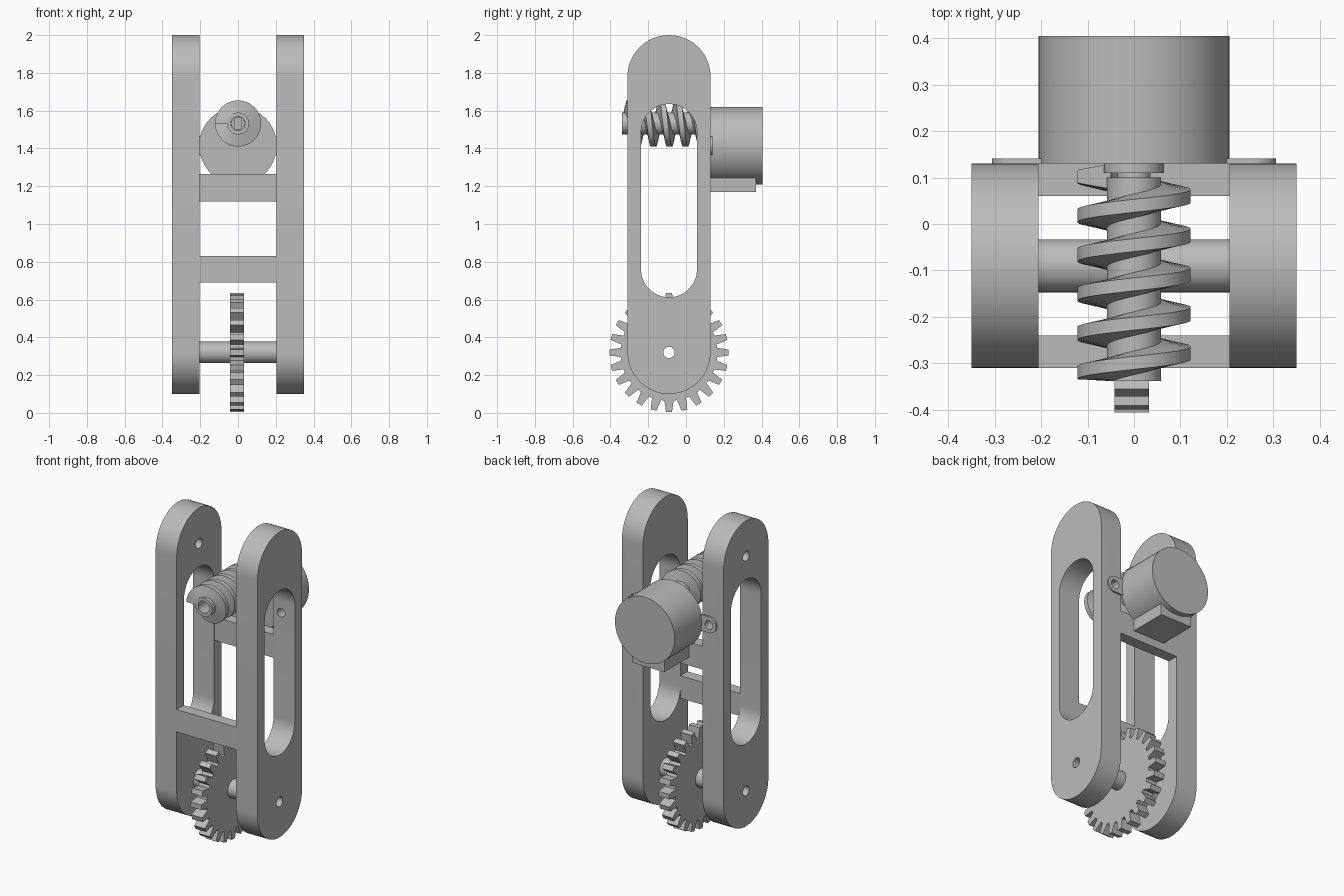
import bpy, bmesh
from math import sin, cos, pi, tau, radians
from mathutils import Matrix

cube = bpy.data.objects.get("Cube")
if cube:
    bpy.data.objects.remove(cube, do_unlink=True)

grey = bpy.data.materials.new("plain grey")
grey.use_nodes = True
colour = (0.5, 0.5, 0.5, 1)
grey.diffuse_color = colour
grey.node_tree.nodes["Principled BSDF"].inputs["Base Color"].default_value = colour

# Profile planes: "x" draws (y, z) and extrudes along x; "y" draws (x, z) along y
AXES = {
    "x": Matrix(((0, 0, 1, 0), (1, 0, 0, 0), (0, 1, 0, 0), (0, 0, 0, 1))),
    "y": Matrix(((1, 0, 0, 0), (0, 0, -1, 0), (0, 1, 0, 0), (0, 0, 0, 1))),
}


def circle(u, v, r, n=48):
    return [(u + r * cos(tau * i / n), v + r * sin(tau * i / n)) for i in range(n)]


def box(u0, u1, v0, v1):
    return [(u0, v0), (u1, v0), (u1, v1), (u0, v1)]


def stadium(u, v0, v1, r, n=32):
    """Upright slot outline with end centres at v0 and v1."""
    top = [(u + r * cos(pi * i / n), v1 + r * sin(pi * i / n)) for i in range(n + 1)]
    return top + [(u - r * cos(pi * i / n), v0 - r * sin(pi * i / n)) for i in range(n + 1)]


def finish(obj, bm=None):
    if bm:
        bmesh.ops.recalc_face_normals(bm, faces=bm.faces)
        bm.to_mesh(obj.data)
        bm.free()
    obj.data.materials.clear()
    obj.data.materials.append(grey)
    bpy.ops.object.select_all(action="DESELECT")
    obj.select_set(True)
    bpy.context.view_layer.objects.active = obj
    bpy.ops.object.shade_smooth_by_angle(angle=radians(30))
    return obj


def extrude(name, axis, start, end, *outlines):
    """Solid from an outer outline and any hole outlines."""
    curve = bpy.data.curves.new(name, "CURVE")
    curve.dimensions = "2D"
    curve.fill_mode = "BOTH"
    curve.extrude = (end - start) / 2
    for outline in outlines:
        spline = curve.splines.new("POLY")
        spline.points.add(len(outline) - 1)
        for point, (u, v) in zip(spline.points, outline):
            point.co = (u, v, 0, 1)
        spline.use_cyclic_u = True
    temp = bpy.data.objects.new(name, curve)
    bpy.context.collection.objects.link(temp)
    bpy.context.view_layer.update()
    mesh = bpy.data.meshes.new_from_object(temp.evaluated_get(bpy.context.evaluated_depsgraph_get()))
    bpy.data.objects.remove(temp, do_unlink=True)
    obj = bpy.data.objects.new(name, mesh)
    bpy.context.collection.objects.link(obj)
    mid = (start + end) / 2
    shift = (mid, 0, 0) if axis == "x" else (0, mid, 0)
    bm = bmesh.new()
    bm.from_mesh(mesh)
    bmesh.ops.remove_doubles(bm, verts=bm.verts, dist=1e-5)
    bm.transform(Matrix.Translation(shift) @ AXES[axis])
    return finish(obj, bm)


MID_Y = -0.09      # centre line of the side plates
AXLE_Z, TOP_Z = 0.32, 1.78
MOTOR_Z, WORM_Z = 1.415, 1.532
EAR_X = 0.256

# Side plates, each with a slot, an axle hole and a screw hole into the back edge
for side, name in ((1, "left_plate"), (-1, "right_plate")):
    holes = [stadium(MID_Y, 0.76, 1.487, 0.148), circle(MID_Y, AXLE_Z, 0.03)]
    if side < 0:
        holes.append(circle(MID_Y, TOP_Z, 0.03))
    x0, x1 = sorted((side * 0.205, side * 0.35))
    plate = extrude(name, "x", x0, x1, stadium(MID_Y, AXLE_Z, TOP_Z, 0.22), *holes)
    cutter = extrude(name + "_cutter", "y", 0, 0.2, circle(side * EAR_X, MOTOR_Z, 0.027, 24))
    cut = plate.modifiers.new("screw_hole", "BOOLEAN")
    cut.operation, cut.solver, cut.object = "DIFFERENCE", "EXACT", cutter
    bpy.context.view_layer.objects.active = plate
    bpy.ops.object.modifier_apply(modifier=cut.name)
    bpy.data.objects.remove(cutter, do_unlink=True)
    finish(plate)

# Cross bars joining the plates
extrude("front_bar", "y", -0.31, -0.24, box(-0.205, 0.205, 0.69, 0.83))
extrude("back_bar", "y", 0.06, 0.13, box(-0.205, 0.205, 1.12, 1.265))

# Hollow axle and toothed wheel
extrude("axle", "x", -0.205, 0.205, circle(MID_Y, AXLE_Z, 0.057), circle(MID_Y, AXLE_Z, 0.03))
TEETH = 24
gear = []
for i in range(TEETH):
    a = tau * i / TEETH
    for r, offset in ((0.256, -0.095), (0.316, -0.05), (0.316, 0.05), (0.256, 0.095)):
        gear.append((MID_Y + r * cos(a + offset), AXLE_Z + r * sin(a + offset)))
extrude("gear_wheel", "x", -0.042, 0.032, gear, circle(MID_Y, AXLE_Z, 0.03))

# Motor body, connector block, mounting ears, boss and flatted shaft
extrude("motor_body", "y", 0.13, 0.405, circle(0, MOTOR_Z, 0.205, 64))
extrude("motor_connector", "y", 0.13, 0.37, box(-0.11, 0.11, 1.17, 1.35))
ears = [(u, MOTOR_Z + v) for v, u in stadium(0, -EAR_X, EAR_X, 0.05)]
extrude("motor_ears", "y", 0.13, 0.141, ears,
        *[circle(s * EAR_X, MOTOR_Z, 0.027, 24) for s in (1, -1)])
extrude("motor_boss", "y", 0.11, 0.131, circle(0, WORM_Z, 0.065))
extrude("motor_shaft", "y", 0.07, 0.12, circle(0, WORM_Z, 0.036))
flats = [(max(-0.02, min(0.02, u)), v) for u, v in circle(0, WORM_Z, 0.0355)]
extrude("shaft_tip", "y", -0.016, 0.08, flats)

# Worm: bored core with a swept trapezoid thread
extrude("worm_core", "y", -0.338, 0.1, circle(0, WORM_Z, 0.058), circle(0, WORM_Z, 0.037))
PITCH, TURNS, STEPS = 0.0845, 5, 48
bm = bmesh.new()
rings = []
for i in range(TURNS * STEPS + 1):
    turn = i / STEPS
    a = tau * turn - pi / 2
    y = -0.32 + PITCH * turn
    rings.append([bm.verts.new((r * sin(a), max(-0.338, y + d), WORM_Z + r * cos(a)))
                  for r, d in ((0.05, -0.027), (0.122, -0.014), (0.122, 0.014), (0.05, 0.027))])
for a, b in zip(rings, rings[1:]):
    for k in range(4):
        n = (k + 1) % 4
        bm.faces.new((a[k], a[n], b[n], b[k]))
bm.faces.new(rings[0])
bm.faces.new(rings[-1])
thread = bpy.data.objects.new("worm_thread", bpy.data.meshes.new("worm_thread"))
bpy.context.collection.objects.link(thread)
finish(thread, bm)
